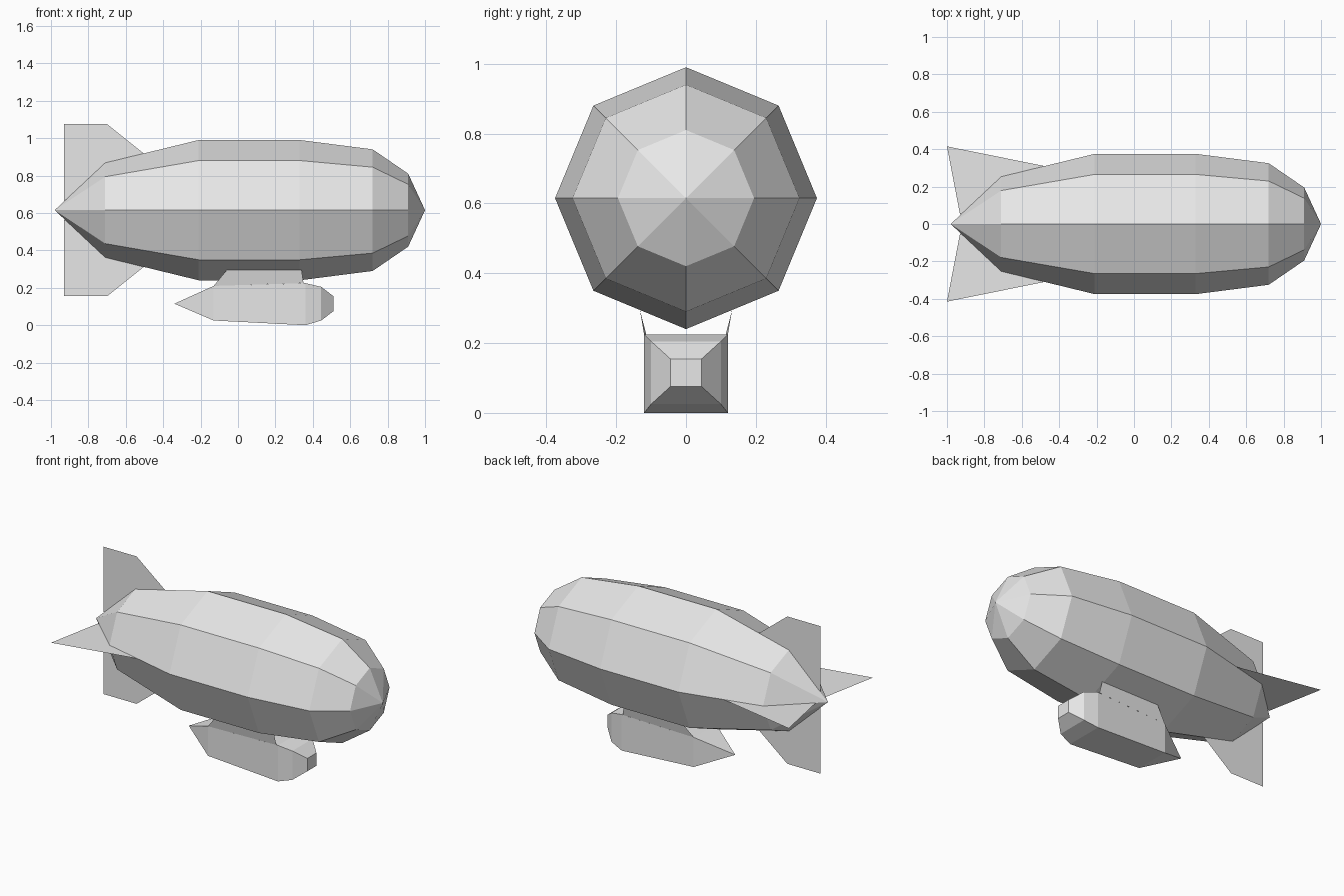
import bpy
import bmesh
from math import cos, sin, pi

cube = bpy.data.objects.get("Cube")
if cube:
    bpy.data.objects.remove(cube, do_unlink=True)

grey = bpy.data.materials.new("light_grey")
grey.use_nodes = True
grey.diffuse_color = (0.8, 0.8, 0.8, 1)
grey.node_tree.nodes["Principled BSDF"].inputs["Base Color"].default_value = (0.8, 0.8, 0.8, 1)

AXIS_Z = 0.615


def finish(name, bm):
    """Turn a bmesh into a flat shaded grey object."""
    mesh = bpy.data.meshes.new(name)
    bm.to_mesh(mesh)
    bm.free()
    mesh.materials.append(grey)
    obj = bpy.data.objects.new(name, mesh)
    bpy.context.collection.objects.link(obj)
    return obj


def loft(name, sections):
    """Skin a row of sections; a section of one point closes to a tip."""
    bm = bmesh.new()
    rings = [[bm.verts.new(p) for p in s] for s in sections]
    count = max(len(r) for r in rings)
    for a, b in zip(rings, rings[1:]):
        for i in range(count):
            j = (i + 1) % count
            corners = [a[i % len(a)], a[j % len(a)], b[j % len(b)], b[i % len(b)]]
            bm.faces.new(list(dict.fromkeys(corners)))
    for ring in (rings[0], rings[-1]):
        if len(ring) > 2:
            bm.faces.new(ring)
    bmesh.ops.recalc_face_normals(bm, faces=bm.faces[:])
    return finish(name, bm)


def sheet(name, points):
    """One thin flat panel."""
    bm = bmesh.new()
    bm.faces.new([bm.verts.new(p) for p in points])
    return finish(name, bm)


def octagon(x, r):
    if r == 0:
        return [(x, 0, AXIS_Z)]
    return [(x, r * cos(i * pi / 4), AXIS_Z + r * sin(i * pi / 4)) for i in range(8)]


def box_section(x, half, low, high):
    return [(x, -half, low), (x, half, low), (x, half, high), (x, -half, high)]


# Gas envelope
envelope = [(-0.98, 0), (-0.71, 0.253), (-0.21, 0.375), (0.33, 0.375),
            (0.72, 0.325), (0.91, 0.195), (1.0, 0)]
loft("envelope", [octagon(x, r) for x, r in envelope])

# Gondola with a pointed tail and a blunt nose
loft("gondola", [
    [(-0.34, 0, 0.115)],
    box_section(-0.13, 0.11, 0.025, 0.21),
    box_section(0.36, 0.12, 0.0, 0.225),
    box_section(0.445, 0.1, 0.025, 0.205),
    box_section(0.51, 0.045, 0.075, 0.155),
])

# Tail fins and gondola hangers, one for each side
vertical_fin = [(-0.93, 0.05), (-0.93, 0.46), (-0.7, 0.46), (-0.5, 0.3), (-0.71, 0.2)]
side_fin = [(-0.93, 0.05), (-1.0, 0.415), (-0.48, 0.31), (-0.71, 0.2)]
for side, vertical, lateral in ((1, "upper", "left"), (-1, "lower", "right")):
    sheet(vertical + "_fin", [(x, 0, AXIS_Z + side * d) for x, d in vertical_fin])
    sheet(lateral + "_fin", [(x, side * d, AXIS_Z) for x, d in side_fin])
    sheet(lateral + "_hanger", [(-0.13, side * 0.11, 0.21), (0.35, side * 0.12, 0.225),
                                (0.34, side * 0.132, 0.295), (-0.06, side * 0.132, 0.295)])
